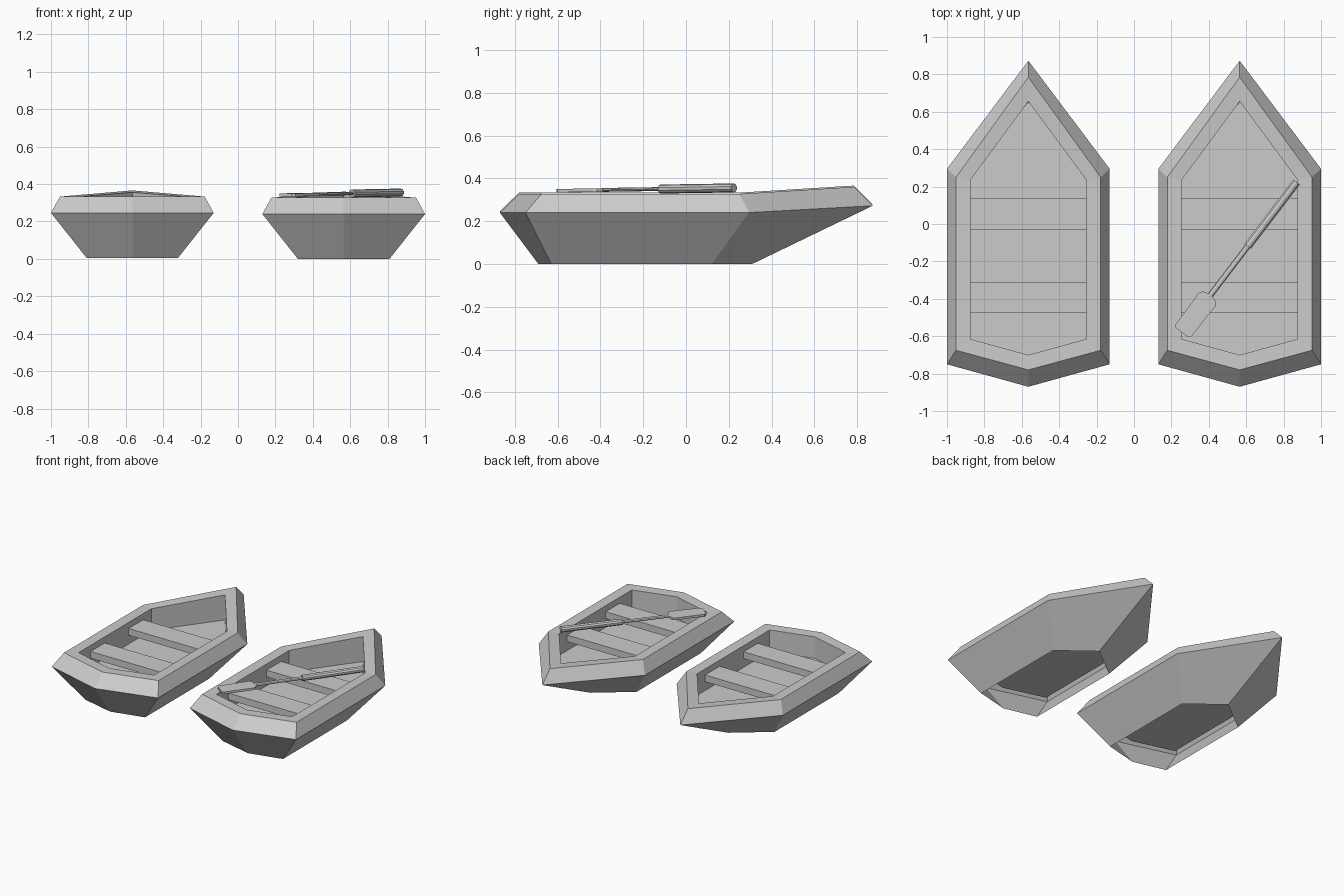
import bpy, bmesh, math
from mathutils import Matrix, Vector

if "Cube" in bpy.data.objects:
    bpy.data.objects.remove(bpy.data.objects["Cube"])


def finish(bm, name, mat=None):
    bmesh.ops.recalc_face_normals(bm, faces=bm.faces)
    me = bpy.data.meshes.new(name)
    bm.to_mesh(me)
    bm.free()
    ob = bpy.data.objects.new(name, me)
    bpy.context.collection.objects.link(ob)
    if mat is not None:
        ob.matrix_world = mat
    return ob


# Hull levels: half width, stern tip y, stern corner y, shoulder y, bow y, side z, bow z
LEVELS = [
    (0.245, -0.69, -0.63, 0.12, 0.31, 0.0, 0.0),       # open bottom edge
    (0.435, -0.87, -0.75, 0.295, 0.873, 0.24, 0.272),  # widest line
    (0.387, -0.78, -0.675, 0.25, 0.785, 0.327, 0.36),  # rim outside
    (0.31, -0.70, -0.615, 0.235, 0.655, 0.325, 0.35),  # rim inside
    (0.31, -0.70, -0.615, 0.235, 0.655, 0.165, 0.165), # floor edge
]


def hull(name, x, z):
    bm = bmesh.new()
    rings = []
    for w, tip, corner, shoulder, bow, zs, zb in LEVELS:
        pts = [(0, tip, zs), (w, corner, zs), (w, shoulder, zs),
               (0, bow, zb), (-w, shoulder, zs), (-w, corner, zs)]
        rings.append([bm.verts.new(p) for p in pts])
    for a, b in zip(rings, rings[1:]):
        for i in range(6):
            j = (i + 1) % 6
            bm.faces.new((a[i], a[j], b[j], b[i]))
    bm.faces.new(rings[-1])
    return finish(bm, name, Matrix.Translation((x, 0, z)))


def box(name, lo, hi):
    bm = bmesh.new()
    bmesh.ops.create_cube(bm, size=1)
    lo, hi = Vector(lo), Vector(hi)
    for v in bm.verts:
        v.co = (lo + hi) / 2 + v.co * (hi - lo)
    return finish(bm, name)


# Two boats, each with two bench seats
for side, x, z in (("left", -0.565, 0.006), ("right", 0.565, 0.0)):
    hull(side + "_hull", x, z)
    for part, y0, y1 in (("rear", -0.475, -0.31), ("front", -0.03, 0.14)):
        box(f"{side}_{part}_seat", (x - 0.31, y0, z + 0.23), (x + 0.31, y1, z + 0.28))

# Paddle lies across the right boat; local x runs from blade tip to grip
paddle = (Matrix.Translation((0.26, -0.575, 0.343))
          @ Matrix.Rotation(math.atan2(0.80, 0.61), 4, 'Z')
          @ Matrix.Rotation(-0.012, 4, 'Y'))

# Blade: half profile mirrored, then given thickness
half = [(-0.006, 0.042), (0.008, 0.053), (0.217, 0.057), (0.235, 0.045), (0.245, 0.016)]
bm = bmesh.new()
outline = half + [(s, -v) for s, v in reversed(half)]
face = bm.faces.new([bm.verts.new((s, v, -0.009)) for s, v in outline])
ext = bmesh.ops.extrude_face_region(bm, geom=[face])
for v in ext["geom"]:
    if isinstance(v, bmesh.types.BMVert):
        v.co.z += 0.016
finish(bm, "paddle_blade", paddle)


def rod(name, s0, s1, r, rz, sides):
    bm = bmesh.new()
    bmesh.ops.create_cone(bm, cap_ends=True, segments=sides, radius1=1, radius2=1, depth=1)
    for v in bm.verts:
        a, b, c = v.co
        v.co = ((s0 + s1) / 2 + c * (s1 - s0), a * r, b * rz)
    return finish(bm, name, paddle)


# Shaft and thicker grip
rod("paddle_shaft", 0.235, 0.60, 0.016, 0.009, 8)
rod("paddle_grip", 0.574, 1.005, 0.023, 0.021, 10)
